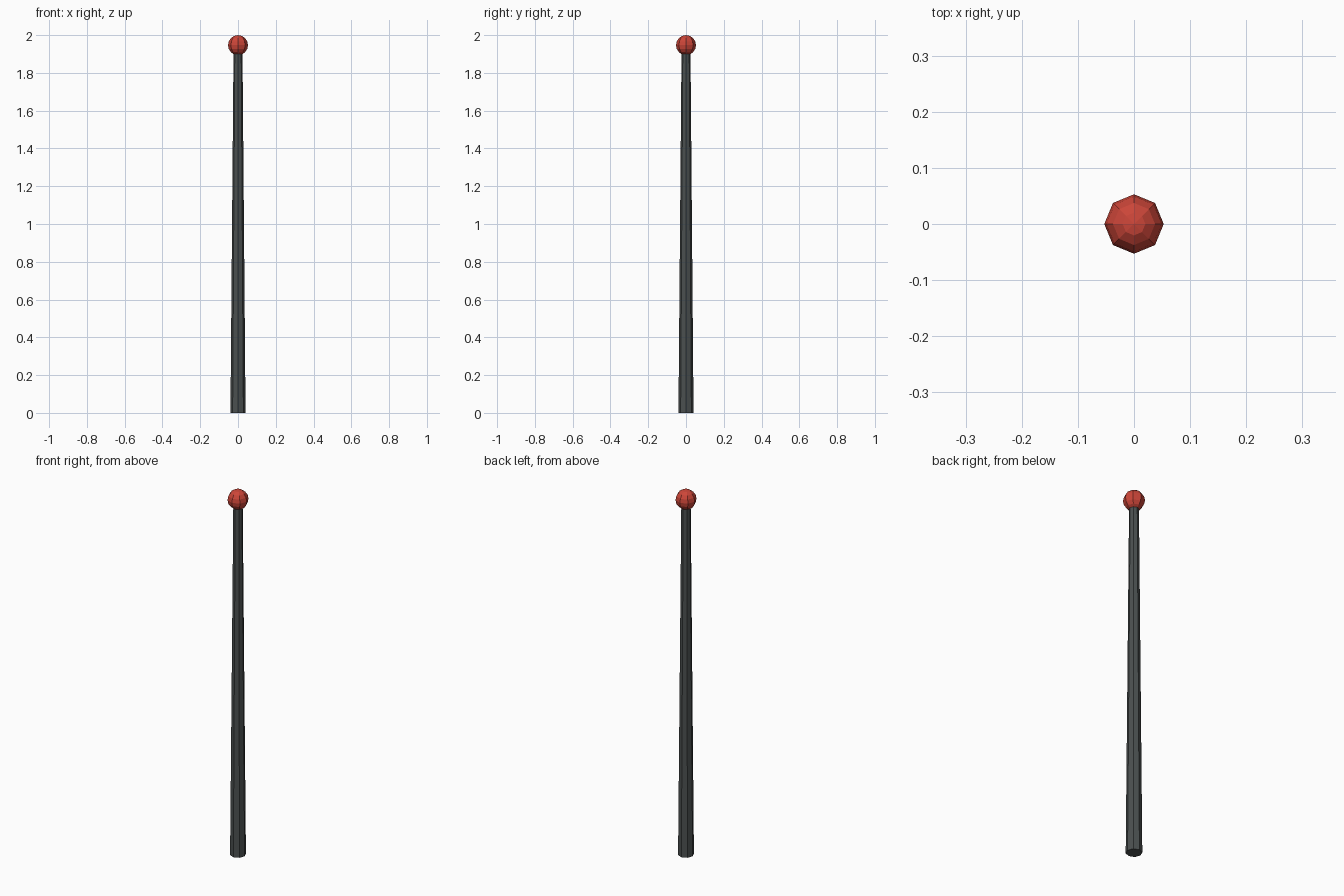
import bpy

if "Cube" in bpy.data.objects:
    bpy.data.objects.remove(bpy.data.objects["Cube"])

BALL_R = 0.053
BALL_Z = 2.0 - BALL_R


def paint(obj, name, color):
    mat = bpy.data.materials.new(name)
    mat.diffuse_color = color
    mat.use_nodes = True
    mat.node_tree.nodes["Principled BSDF"].inputs["Base Color"].default_value = mat.diffuse_color
    obj.data.materials.append(mat)


# Tapered eight-sided pole, its top hidden inside the ball
bpy.ops.mesh.primitive_cone_add(vertices=8, radius1=0.04, radius2=0.0235,
                                depth=BALL_Z, location=(0, 0, BALL_Z / 2))
pole = bpy.context.object
pole.name = "pole"
paint(pole, "dark_grey", (0.07, 0.08, 0.08, 1))

# Faceted red ball on the tip
bpy.ops.mesh.primitive_uv_sphere_add(segments=8, ring_count=8, radius=BALL_R,
                                     location=(0, 0, BALL_Z))
ball = bpy.context.object
ball.name = "tip_ball"
paint(ball, "red", (0.6, 0.06, 0.04, 1))

for obj in (pole, ball):
    for face in obj.data.polygons:
        face.use_smooth = False
